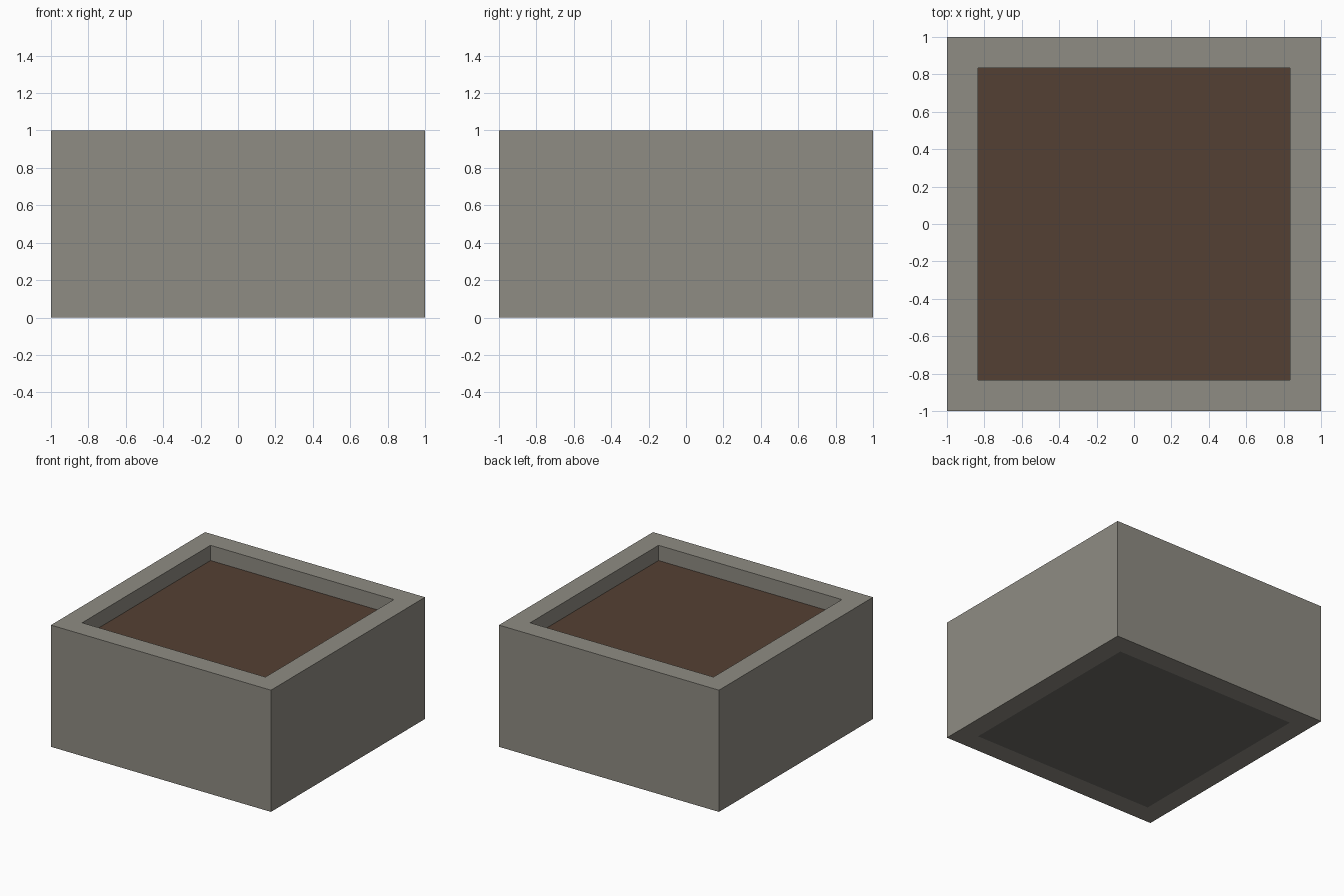
import bpy
import bmesh

WALL = 1 / 6          # wall thickness
INNER = 1 - WALL      # half width of the opening
SOIL_TOP = 0.875

old = bpy.data.objects.get("Cube")
if old:
    bpy.data.objects.remove(old, do_unlink=True)


def material(name, srgb):
    color = [(c / 255 / 12.92) if c < 11 else ((c / 255 + 0.055) / 1.055) ** 2.4 for c in srgb] + [1]
    mat = bpy.data.materials.new(name)
    mat.use_nodes = True
    mat.diffuse_color = color
    mat.node_tree.nodes["Principled BSDF"].inputs["Base Color"].default_value = color
    return mat


def add_object(name, bm, mat):
    bmesh.ops.recalc_face_normals(bm, faces=bm.faces)
    mesh = bpy.data.meshes.new(name)
    bm.to_mesh(mesh)
    bm.free()
    mesh.materials.append(mat)
    obj = bpy.data.objects.new(name, mesh)
    bpy.context.collection.objects.link(obj)
    return obj


def slab(name, half, bottom, top, mat):
    bm = bmesh.new()
    bmesh.ops.create_cube(bm, size=1)
    bmesh.ops.scale(bm, vec=(2 * half, 2 * half, top - bottom), verts=bm.verts)
    bmesh.ops.translate(bm, vec=(0, 0, (top + bottom) / 2), verts=bm.verts)
    return add_object(name, bm, mat)


stone = material("warm grey stone", (143, 140, 131))
dark_stone = material("dark grey stone", (110, 107, 102))
soil = material("brown soil", (84, 64, 51))

# Square ring of walls with mitre-free flat rim
bm = bmesh.new()
rings = []
for half, z in ((1, 0), (1, 1), (INNER, 1), (INNER, 0)):
    rings.append([bm.verts.new((sx * half, sy * half, z))
                  for sx, sy in ((-1, -1), (1, -1), (1, 1), (-1, 1))])
for i in range(4):
    a, b = rings[i], rings[(i + 1) % 4]
    for j in range(4):
        k = (j + 1) % 4
        bm.faces.new((a[j], a[k], b[k], b[j]))
add_object("planter_walls", bm, stone)

# Floor closing the underside, and the soil filling up to below the rim
slab("planter_floor", INNER, 0, WALL, dark_stone)
slab("soil_fill", INNER, WALL, SOIL_TOP, soil)
